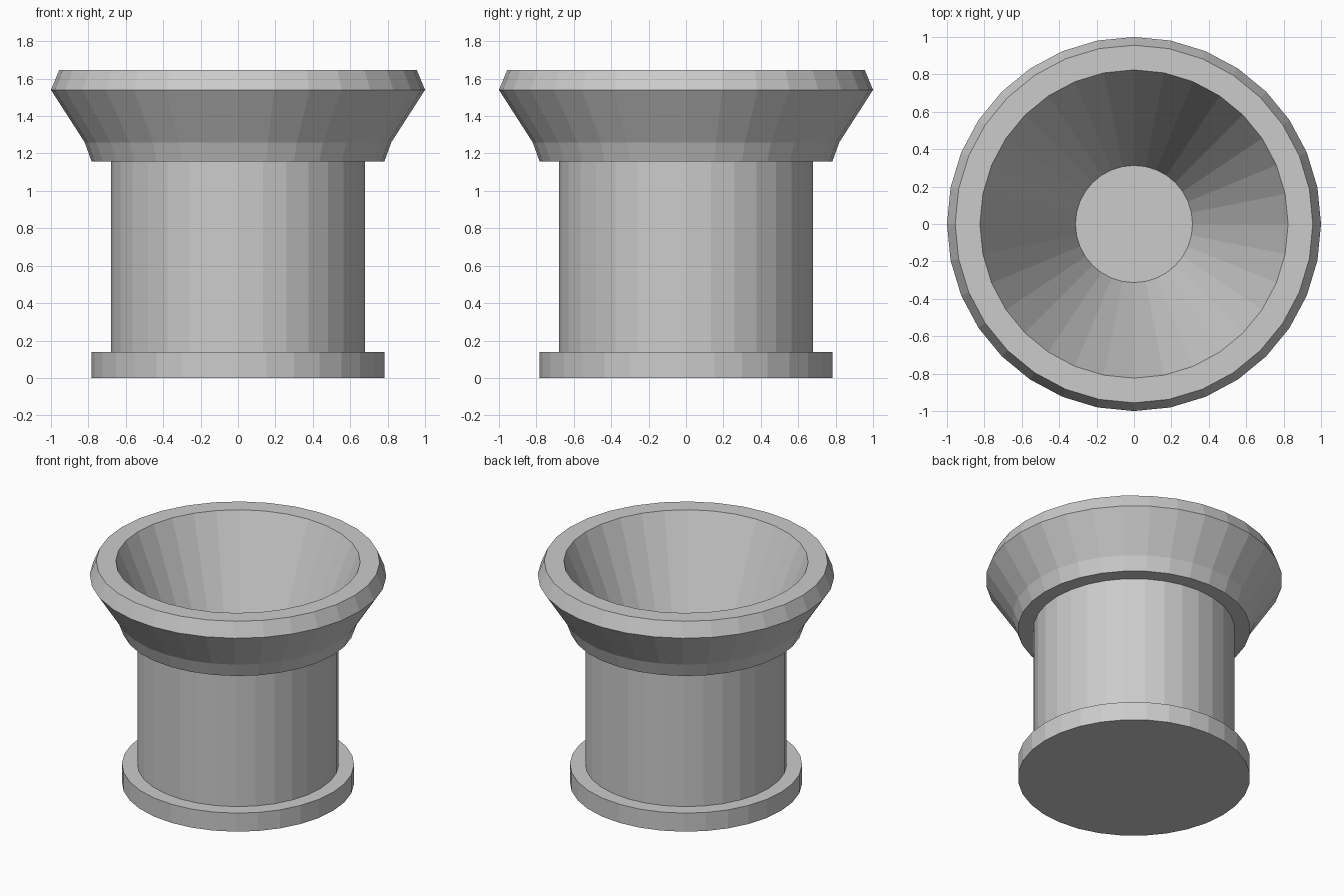
import bpy, bmesh
from math import cos, sin, tau

if "Cube" in bpy.data.objects:
    bpy.data.objects.remove(bpy.data.objects["Cube"])

SIDES = 32


def lathe(name, profile):
    """Spin (radius, z) points around z; first and last rings are capped."""
    bm = bmesh.new()
    rings = [[bm.verts.new((r * cos(tau * i / SIDES), r * sin(tau * i / SIDES), z))
              for i in range(SIDES)] for r, z in profile]
    for low, high in zip(rings, rings[1:]):
        for i in range(SIDES):
            j = (i + 1) % SIDES
            bm.faces.new((low[i], low[j], high[j], high[i]))
    bm.faces.new(rings[0][::-1])
    bm.faces.new(rings[-1])
    mesh = bpy.data.meshes.new(name)
    bm.to_mesh(mesh)
    bm.free()
    obj = bpy.data.objects.new(name, mesh)
    bpy.context.collection.objects.link(obj)
    return obj


# Foot, column, flared collar and funnel recess as one closed flat-shaded turning
foot = [(0.783, 0), (0.783, 0.138)]
column = [(0.679, 0.138), (0.679, 1.158)]
collar = [(0.783, 1.158), (0.82, 1.26), (1.0, 1.54), (0.956, 1.646)]
funnel = [(0.824, 1.646), (0.313, 0.42)]
lathe("funnel_pedestal", foot + column + collar + funnel)
